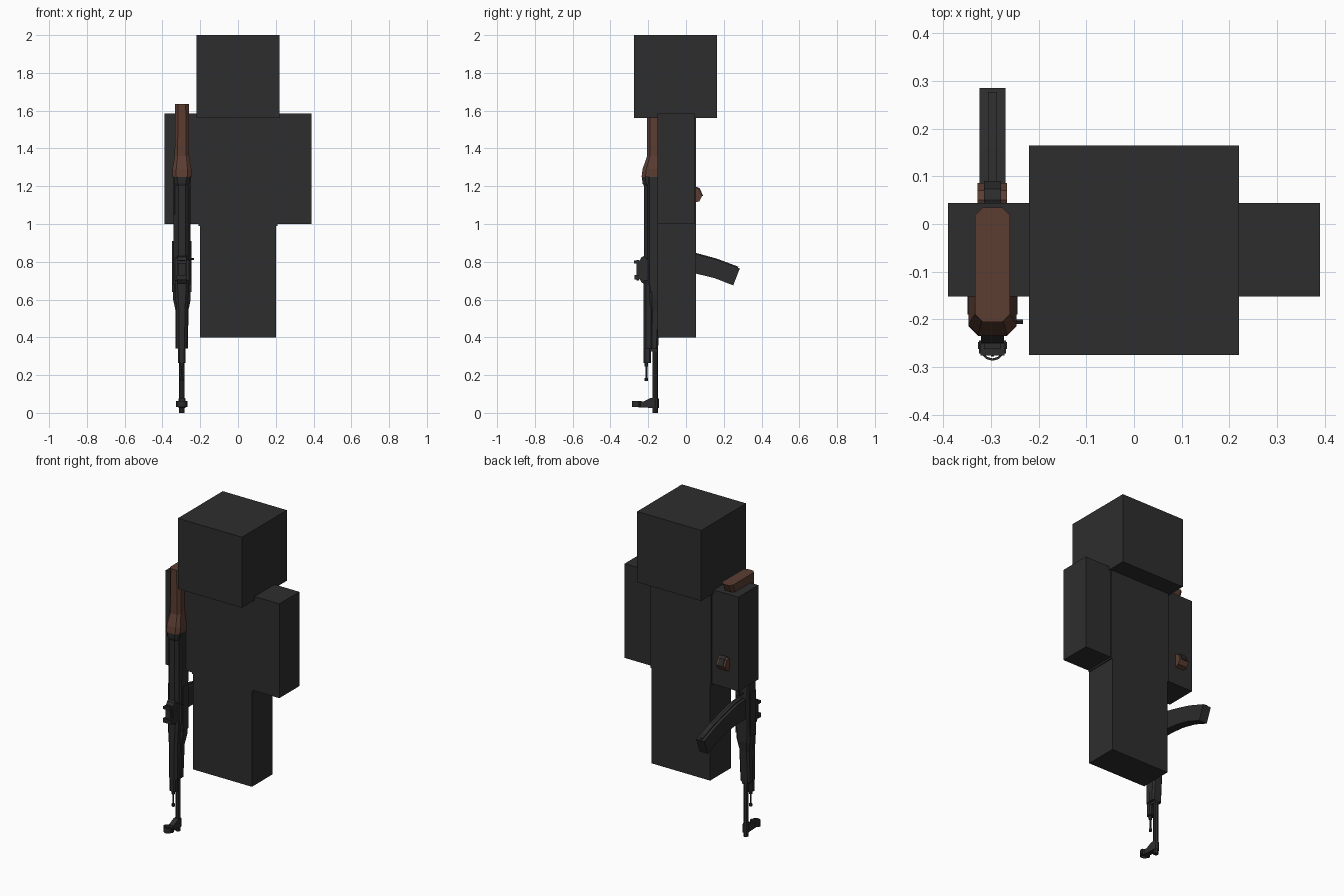
import bpy, bmesh, math
from mathutils import Vector

cube = bpy.data.objects.get("Cube")
if cube:
    bpy.data.objects.remove(cube, do_unlink=True)


def material(name, rgb):
    m = bpy.data.materials.new(name)
    m.use_nodes = True
    m.diffuse_color = (*rgb, 1)
    bsdf = next(n for n in m.node_tree.nodes if n.type == 'BSDF_PRINCIPLED')
    bsdf.inputs["Base Color"].default_value = (*rgb, 1)
    bsdf.inputs["Roughness"].default_value = 0.8
    return m


CHARCOAL = material("charcoal", (0.027, 0.027, 0.027))
METAL = material("gun metal", (0.025, 0.025, 0.026))
WOOD = material("brown wood", (0.105, 0.047, 0.031))
GX = -0.297  # centre plane of the rifle


def finish(name, bm, mat):
    bmesh.ops.recalc_face_normals(bm, faces=bm.faces)
    me = bpy.data.meshes.new(name)
    bm.to_mesh(me)
    bm.free()
    me.materials.append(mat)
    ob = bpy.data.objects.new(name, me)
    bpy.context.collection.objects.link(ob)
    return ob


def box(name, x, y, z, mat):
    """Box from three (low, high) ranges."""
    bm = bmesh.new()
    bmesh.ops.create_cube(bm, size=1)
    for v in bm.verts:
        v.co = Vector([(a + b) / 2 + c * (b - a) for (a, b), c in zip((x, y, z), v.co)])
    return finish(name, bm, mat)


def prism(name, outline, half, mat, cx=GX):
    """Side outline of (y, z) points given thickness along x."""
    bm = bmesh.new()
    f = bm.faces.new([bm.verts.new((cx - half, y, z)) for y, z in outline])
    ext = bmesh.ops.extrude_face_region(bm, geom=[f])
    for g in ext["geom"]:
        if isinstance(g, bmesh.types.BMVert):
            g.co.x += 2 * half
    return finish(name, bm, mat)


def loft(name, sections, mat):
    """Chamfered rectangles (z, y_low, y_high, half_width, chamfer) joined along z."""
    bm = bmesh.new()
    rings = []
    for z, a, b, w, c in sections:
        pts = [(-w + c, a), (w - c, a), (w, a + c), (w, b - c),
               (w - c, b), (-w + c, b), (-w, b - c), (-w, a + c)]
        rings.append([bm.verts.new((GX + x, y, z)) for x, y in pts])
    for r, s in zip(rings, rings[1:]):
        for i in range(8):
            j = (i + 1) % 8
            bm.faces.new((r[i], r[j], s[j], s[i]))
    bm.faces.new(rings[0])
    bm.faces.new(rings[-1])
    return finish(name, bm, mat)


def rod(name, start, end, radius, mat, sides=8):
    bm = bmesh.new()
    a, b = Vector(start), Vector(end)
    bmesh.ops.create_cone(bm, cap_ends=True, segments=sides, radius1=radius,
                          radius2=radius, depth=(b - a).length)
    rot = (b - a).to_track_quat('Z', 'Y')
    for v in bm.verts:
        v.co = rot @ v.co + (a + b) / 2
    return finish(name, bm, mat)


# Blocky figure
box("head", (-0.22, 0.22), (-0.275, 0.165), (1.562, 2.0), CHARCOAL)
box("torso", (-0.208, 0.208), (-0.152, 0.052), (0.99, 1.565), CHARCOAL)
box("legs", (-0.202, 0.202), (-0.152, 0.052), (0.4, 0.99), CHARCOAL)
for side, s in (("right", -1), ("left", 1)):
    box(side + "_arm", sorted((s * 0.206, s * 0.39)), (-0.152, 0.044), (1.0, 1.585), CHARCOAL)

# Wooden stock and pistol grip
loft("stock", [(1.25, -0.235, -0.13, 0.05, 0.02), (1.29, -0.23, -0.12, 0.05, 0.02),
               (1.36, -0.206, -0.10, 0.038, 0.015), (1.635, -0.206, 0.035, 0.037, 0.017)], WOOD)
prism("pistol_grip", [(-0.14, 1.02), (-0.14, 1.11), (0.05, 1.195), (0.07, 1.185),
                      (0.086, 1.15), (0.07, 1.12), (0.05, 1.115)], 0.031, WOOD)
prism("grip_back_strap", [(0.0, 1.176), (0.05, 1.199), (0.073, 1.189), (0.09, 1.15),
                          (0.086, 1.148), (0.068, 1.18), (0.05, 1.19), (0.0, 1.168)],
      0.018, METAL)

# Receiver, cover and front end
loft("receiver", [(0.68, -0.20, -0.12, 0.045, 0.008), (0.9, -0.20, -0.12, 0.045, 0.008),
                  (1.25, -0.20, -0.12, 0.047, 0.008)], METAL)
loft("receiver_cover", [(0.82, -0.222, -0.17, 0.036, 0.018), (1.2, -0.222, -0.17, 0.036, 0.018),
                        (1.215, -0.23, -0.17, 0.04, 0.018), (1.25, -0.234, -0.17, 0.042, 0.018)],
     METAL)
for s in (-1, 1):
    box("receiver_rail", sorted((GX + s * 0.035, GX + s * 0.052)), (-0.19, -0.135), (0.64, 0.91), METAL)
loft("lower_handguard", [(0.34, -0.19, -0.148, 0.033, 0.01), (0.54, -0.19, -0.135, 0.034, 0.012),
                         (0.6, -0.195, -0.125, 0.046, 0.014), (0.7, -0.195, -0.125, 0.048, 0.014)],
     METAL)
loft("upper_handguard", [(0.34, -0.225, -0.17, 0.028, 0.014), (0.55, -0.225, -0.17, 0.03, 0.014),
                         (0.65, -0.225, -0.17, 0.036, 0.014), (0.7, -0.225, -0.17, 0.036, 0.014)],
     METAL)
loft("gas_block", [(0.265, -0.225, -0.186, 0.02, 0.008), (0.36, -0.225, -0.186, 0.02, 0.008)], METAL)
box("gas_block_bridge", (GX - 0.016, GX + 0.016), (-0.195, -0.15), (0.325, 0.36), METAL)
rod("barrel", (GX, -0.163, 0), (GX, -0.163, 0.5), 0.015, METAL)
rod("muzzle_nut", (GX, -0.163, 0.025), (GX, -0.163, 0.075), 0.019, METAL)
rod("gas_rod", (GX, -0.21, 0.175), (GX, -0.21, 0.3), 0.005, METAL, 6)
rod("gas_rod_tip", (GX, -0.21, 0.168), (GX, -0.21, 0.185), 0.009, METAL, 6)
rod("gas_rod_collar", (GX, -0.21, 0.245), (GX, -0.21, 0.27), 0.01, METAL, 6)

# Front sight with an open ring hood
prism("front_sight_base", [(-0.16, 0.025), (-0.255, 0.03), (-0.255, 0.058), (-0.225, 0.06),
                           (-0.185, 0.08), (-0.16, 0.08)], 0.016, METAL)
box("front_sight_shelf", (GX - 0.03, GX + 0.03), (-0.262, -0.248), (0.03, 0.062), METAL)
rod("front_sight_post", (GX, -0.25, 0.045), (GX, -0.278, 0.045), 0.004, METAL, 6)
bm = bmesh.new()
rings = []
for z, r in ((0.03, 0.026), (0.062, 0.026), (0.062, 0.021), (0.03, 0.021)):
    rings.append([bm.verts.new((GX + r * math.cos(k * math.tau / 12),
                                -0.261 + r * math.sin(k * math.tau / 12), z)) for k in range(12)])
for n in range(4):
    a, b = rings[n], rings[(n + 1) % 4]
    for k in range(12):
        m = (k + 1) % 12
        bm.faces.new((a[k], a[m], b[m], b[k]))
finish("front_sight_hood", bm, METAL)

# Rear sight
prism("rear_sight_base", [(-0.2, 0.67), (-0.235, 0.69), (-0.248, 0.715), (-0.25, 0.8),
                          (-0.235, 0.825), (-0.2, 0.84)], 0.024, METAL)
box("rear_sight_leaf", (GX - 0.018, GX + 0.018), (-0.262, -0.25), (0.70, 0.81), METAL)
box("rear_sight_notch", (GX - 0.025, GX + 0.025), (-0.276, -0.25), (0.79, 0.806), METAL)
box("rear_sight_slider", (GX - 0.028, GX + 0.028), (-0.272, -0.245), (0.705, 0.73), METAL)

# Charging handle and trigger
rod("charging_handle", (GX, -0.205, 0.815), (GX + 0.064, -0.205, 0.815), 0.005, METAL, 6)
for n, pts in (("front", [(-0.13, 0.9), (-0.08, 0.9), (-0.08, 0.91), (-0.13, 0.91)]),
               ("bottom", [(-0.088, 0.9), (-0.08, 0.9), (-0.08, 1.05), (-0.088, 1.05)])):
    prism("trigger_guard_" + n, pts, 0.012, METAL)
prism("trigger", [(-0.125, 0.99), (-0.095, 0.965), (-0.092, 0.972), (-0.125, 1.005)], 0.006, METAL)

# Curved magazine with a raised spine
back = [(-0.14, 0.872), (-0.04, 0.864), (0.05, 0.842), (0.16, 0.812), (0.285, 0.765)]
front = [(0.25, 0.675), (0.15, 0.714), (0.05, 0.738), (-0.04, 0.748), (-0.14, 0.75)]
prism("magazine", back + front, 0.0275, METAL)
spine = back[:-1] + [(0.275, 0.769)]
prism("magazine_spine", [(y + 0.002, z + 0.005) for y, z in spine]
      + [(y, z - 0.01) for y, z in reversed(spine)], 0.009, METAL)
